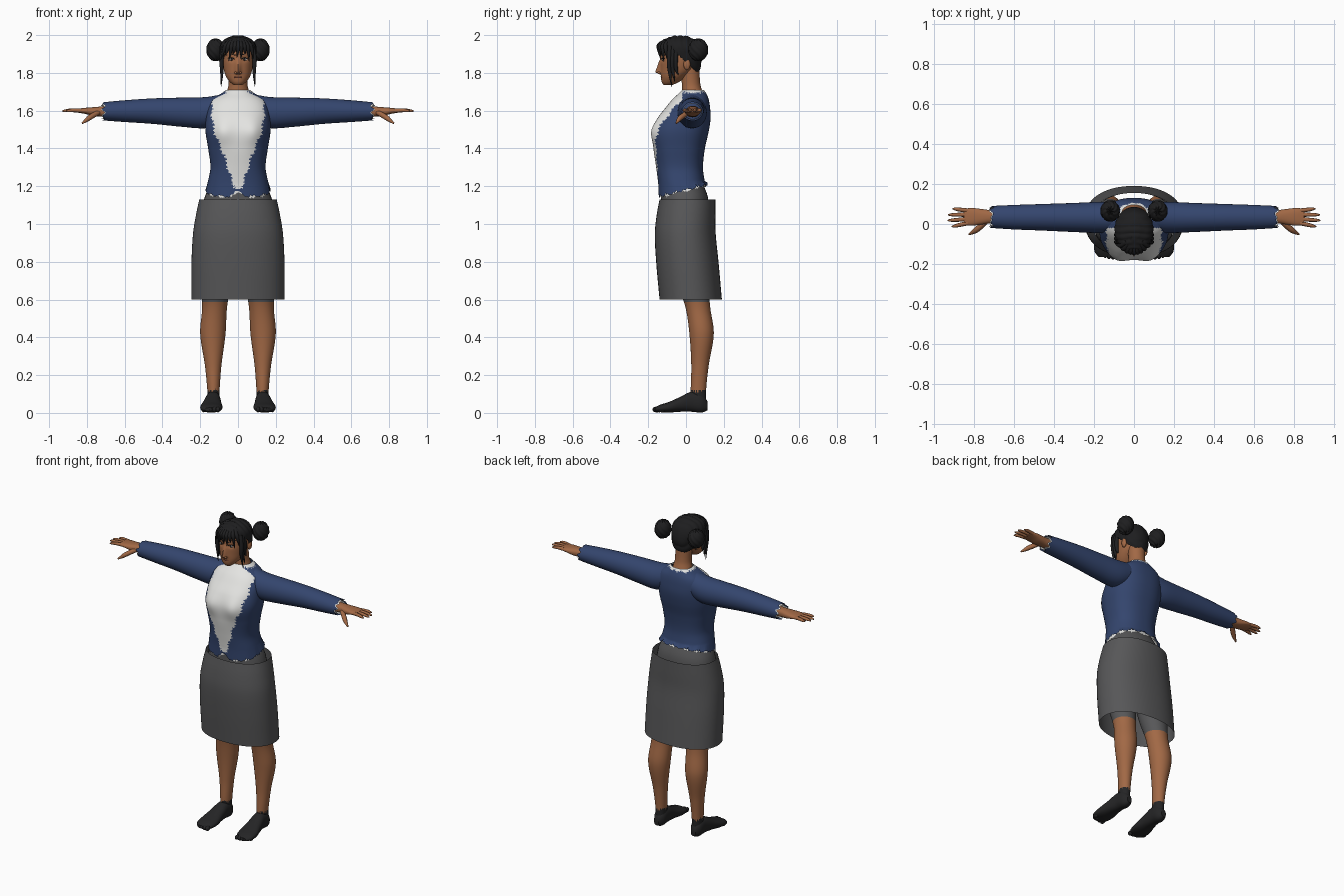
import bpy, bmesh, math
from math import sin, cos, pi, exp
from mathutils import Vector, Matrix
from mathutils.bvhtree import BVHTree

if "Cube" in bpy.data.objects:
    bpy.data.objects.remove(bpy.data.objects["Cube"])
made = []


def material(name, r, g, b):
    m = bpy.data.materials.new(name)
    m.use_nodes = True
    m.diffuse_color = (r, g, b, 1)
    node = m.node_tree.nodes["Principled BSDF"]
    node.inputs["Base Color"].default_value = (r, g, b, 1)
    node.inputs["Roughness"].default_value = 0.8
    return m


SKIN = material("warm skin", 0.36, 0.14, 0.06)
LIP = material("lip", 0.22, 0.07, 0.04)
HAIR = material("black hair", 0.013, 0.013, 0.014)
NAVY = material("navy cloth", 0.034, 0.06, 0.155)
WHITE = material("white cloth", 0.78, 0.78, 0.76)
GREY = material("grey cloth", 0.095, 0.095, 0.098)
SOCK = material("black sock", 0.018, 0.018, 0.019)


def add(name, bm, mats):
    bmesh.ops.recalc_face_normals(bm, faces=bm.faces)
    me = bpy.data.meshes.new(name)
    bm.to_mesh(me)
    bm.free()
    for m in mats:
        me.materials.append(m)
    ob = bpy.data.objects.new(name, me)
    bpy.context.collection.objects.link(ob)
    made.append(ob)
    return ob


def spline(keys, t):
    """Smooth interpolation of key rows, the first column being the position."""
    last = len(keys) - 1
    k = max([j for j in range(last) if keys[j][0] <= t] or [0])
    p0, p1, p2, p3 = (keys[min(max(k + d, 0), last)] for d in (-1, 0, 1, 2))
    h = p2[0] - p1[0]
    s = (t - p1[0]) / h
    out = []
    for a, b, c, d in list(zip(p0, p1, p2, p3))[1:]:
        m1 = (c - a) / (p2[0] - p0[0]) * h
        m2 = (d - b) / (p3[0] - p1[0]) * h
        out.append(b + s * m1 + s * s * (3 * (c - b) - 2 * m1 - m2) + s ** 3 * (2 * (b - c) + m1 + m2))
    return out


def loft(name, keys, mats, axis="z", n=24, seg=32, power=2.0, cap=True, shape=None, rule=None, side=1):
    """Rounded rings along an axis; each key is position, then extents on the other two axes."""
    bm = bmesh.new()
    rings = []
    for i in range(n + 1):
        t = keys[0][0] + (keys[-1][0] - keys[0][0]) * i / n
        a0, a1, b0, b1 = spline(keys, t)
        ring = []
        for j in range(seg):
            u = 2 * pi * j / seg
            c, s = cos(u), sin(u)
            a = (a0 + a1) / 2 + (a1 - a0) / 2 * math.copysign(abs(c) ** (2 / power), c)
            b = (b0 + b1) / 2 + (b1 - b0) / 2 * math.copysign(abs(s) ** (2 / power), s)
            co = Vector({"x": (t, a, b), "y": (a, t, b), "z": (a, b, t)}[axis])
            if shape:
                co = shape(co, u)
            ring.append(bm.verts.new((co.x * side, co.y, co.z)))
        rings.append(ring)
    for r, q in zip(rings, rings[1:]):
        for j in range(seg):
            bm.faces.new((r[j], r[(j + 1) % seg], q[(j + 1) % seg], q[j]))
    if cap:
        bm.faces.new(rings[0])
        bm.faces.new(rings[-1])
    if rule:
        bmesh.ops.triangulate(bm, faces=bm.faces)
        gone = []
        for f in bm.faces:
            k = rule(f.calc_center_median())
            if k is None:
                gone.append(f)
            else:
                f.material_index = k
        bmesh.ops.delete(bm, geom=gone, context="FACES")
    return add(name, bm, mats)


def sym(rows):
    return [(z, -r, r, y0, y1) for z, r, y0, y1 in rows]


def blob(name, centre, radii, mat, shape=None, seg=16):
    bm = bmesh.new()
    bmesh.ops.create_uvsphere(bm, u_segments=seg, v_segments=seg // 2 + 2, radius=1)
    for v in bm.verts:
        k = shape(v.co) if shape else 1
        v.co = Vector(centre) + Vector([c * r * k for c, r in zip(v.co, radii)])
    return add(name, bm, [mat])


def tubes(name, paths, mat):
    """Tapered tubes; each path is a list of x, y, z, radius."""
    cu = bpy.data.curves.new(name, "CURVE")
    cu.dimensions = "3D"
    cu.bevel_depth, cu.bevel_resolution, cu.use_fill_caps = 1, 2, True
    for path in paths:
        sp = cu.splines.new("NURBS")
        sp.points.add(len(path) - 1)
        for p, (x, y, z, r) in zip(sp.points, path):
            p.co, p.radius = (x, y, z, 1), r
        sp.order_u, sp.use_endpoint_u, sp.resolution_u = 3, True, 5
    tmp = bpy.data.objects.new(name + "_path", cu)
    bpy.context.collection.objects.link(tmp)
    bpy.context.view_layer.update()
    me = bpy.data.meshes.new_from_object(tmp.evaluated_get(bpy.context.evaluated_depsgraph_get()))
    bpy.data.objects.remove(tmp)
    bm = bmesh.new()
    bm.from_mesh(me)
    add(name, bm, [mat])


def zig(u):
    return abs((u * 3.3) % 2 - 1) - 0.5 + 0.4 * sin(u * 2.3)


# Skirt, hips
loft("skirt", sym([(0.6, 0.247, -0.14, 0.19), (0.8, 0.246, -0.158, 0.172), (0.95, 0.238, -0.165, 0.157),
                   (1.05, 0.222, -0.155, 0.156), (1.13, 0.205, -0.14, 0.155)]), [GREY], seg=64, power=2.2, cap=False)
loft("hips", sym([(0.85, 0.19, -0.12, 0.11), (1.0, 0.2, -0.135, 0.12), (1.13, 0.18, -0.132, 0.118),
                  (1.2, 0.152, -0.13, 0.095), (1.26, 0.13, -0.12, 0.06)]), [GREY], power=2.2)


# Jacket over a white top, with ragged edges
def torso_shape(drop, teeth):
    def f(co, u):
        x, y, z = co
        if z < 1.23:
            hem = 1.18 - drop + 0.25 * y + teeth * zig(u * 6) + 0.03 * exp(-(x / 0.03) ** 2) * (y < 0)
            z = hem + (z - 1.15) * (1.23 - hem) / 0.08
        if y < 0:
            y -= 0.016 * exp(-((abs(x) - 0.085) / 0.05) ** 2 - ((z - 1.49) / 0.07) ** 2)
        return Vector((x, y, z))
    return f


OPENING = [(1.17, 0, 0, 0, 0), (1.2, 0.02, 0, 0, 0), (1.3, 0.055, 0, 0, 0), (1.4, 0.088, 0, 0, 0),
           (1.5, 0.128, 0, 0, 0), (1.65, 0.138, 0, 0, 0), (1.72, 0.12, 0, 0, 0)]


def torso_rule(c):
    if c.z > 1.697 + 0.008 * zig(c.x * 60):
        return 1
    wide = spline(OPENING, min(max(c.z, 1.17), 1.72))[0]
    return int(c.z > 1.18 and c.y < -0.02 and abs(c.x) < wide + 0.012 * zig(c.z * 30))


TORSO = [(1.15, 0.172, -0.145, 0.115), (1.22, 0.16, -0.148, 0.1), (1.3, 0.146, -0.158, 0.09), (1.4, 0.158, -0.172, 0.1),
         (1.49, 0.172, -0.177, 0.12), (1.56, 0.17, -0.15, 0.13), (1.62, 0.162, -0.105, 0.127),
         (1.66, 0.138, -0.072, 0.12), (1.69, 0.09, -0.04, 0.108), (1.71, 0.064, -0.02, 0.095)]
loft("jacket_and_top", sym(TORSO), [NAVY, WHITE], n=80, seg=112, power=2.35, cap=False,
     shape=torso_shape(0, 0.012), rule=torso_rule)
loft("top_hem", sym([(z, r - 0.008, a + 0.008, b - 0.008) for z, r, a, b in TORSO[:4]]), [WHITE],
     n=16, seg=112, power=2.35, cap=False, shape=torso_shape(0.006, -0.01))

# Arms, hands, legs and feet, built for each side
SLEEVE = [(0.09, -0.04, 0.105, 1.53, 1.685), (0.17, -0.045, 0.11, 1.507, 1.672), (0.3, -0.04, 0.105, 1.515, 1.669),
          (0.45, -0.033, 0.1, 1.53, 1.665), (0.6, -0.027, 0.095, 1.54, 1.655), (0.71, -0.02, 0.09, 1.548, 1.645)]
CUFF = [(0.64, -0.015, 0.085, 1.553, 1.64), (0.715, -0.012, 0.082, 1.556, 1.637)]
HAND = [(0.64, 0.0, 0.07, 1.565, 1.625), (0.72, 0.003, 0.07, 1.568, 1.622), (0.77, -0.004, 0.076, 1.573, 1.618),
        (0.81, -0.008, 0.08, 1.583, 1.615), (0.85, -0.004, 0.076, 1.59, 1.61)]
LEG = [(0.06, 0.1, 0.16, 0.025, 0.105), (0.13, 0.097, 0.163, 0.025, 0.107), (0.25, 0.088, 0.175, 0.028, 0.12),
       (0.42, 0.066, 0.2, 0.018, 0.147), (0.56, 0.058, 0.19, -0.003, 0.128), (0.7, 0.035, 0.2, -0.05, 0.118),
       (0.92, 0.005, 0.195, -0.1, 0.11)]
FOOT = [(-0.165, 0.11, 0.175, 0.008, 0.028), (-0.14, 0.09, 0.196, 0.004, 0.042), (-0.09, 0.082, 0.199, 0.002, 0.058),
        (-0.03, 0.088, 0.185, 0.006, 0.085), (0.03, 0.092, 0.172, 0.006, 0.112), (0.085, 0.096, 0.166, 0.002, 0.1),
        (0.115, 0.115, 0.148, 0.015, 0.06)]


def cuff_shape(co, u):
    return co + Vector((0.014 * zig(u * 4) * (co.x > 0.69), 0, 0))


def leg_rule(c):
    tooth = 0.01 * zig(c.x * 50 + c.y * 40)
    return 2 if c.z < 0.118 + tooth else int(c.z > 0.592)


for side, label in ((1, "left"), (-1, "right")):
    loft(label + "_sleeve", SLEEVE, [NAVY], "x", seg=48, cap=False, shape=cuff_shape, side=side)
    loft(label + "_cuff", CUFF, [WHITE], "x", n=5, seg=48, cap=False, shape=cuff_shape, side=side)
    loft(label + "_hand", HAND, [SKIN], "x", power=2.4, side=side)
    fingers = [[(0.83, b, 1.6, 0.011), (0.87, (b + e) / 2, 1.603, 0.0105), (tip - 0.01, e, 1.599, 0.008),
                (tip, e, 1.597, 0.003)]
               for b, e, tip in ((0.004, -0.012, 0.91), (0.025, 0.018, 0.93), (0.047, 0.046, 0.928), (0.067, 0.076, 0.905))]
    fingers.append([(0.74, 0.012, 1.59, 0.014), (0.78, -0.025, 1.568, 0.016), (0.805, -0.042, 1.548, 0.011),
                    (0.825, -0.052, 1.533, 0.004)])
    tubes(label + "_fingers", [[(x * side, y, z, r) for x, y, z, r in f] for f in fingers], SKIN)
    loft(label + "_leg", LEG, [SKIN, GREY, SOCK], n=70, seg=40, rule=leg_rule, side=side)
    loft(label + "_foot", FOOT, [SOCK], "y", power=2.3, side=side)
    for i in range(5):
        blob(f"{label}_toe_{i + 1}", (side * (0.106 + 0.019 * i), -0.158 + 0.002 * i * i, 0.018),
             (0.012, 0.02, 0.015), SOCK)

# Neck and head
loft("neck", sym([(1.6, 0.07, -0.04, 0.1), (1.69, 0.061, -0.022, 0.09), (1.74, 0.05, -0.022, 0.076),
                  (1.84, 0.052, -0.03, 0.07)]), [SKIN])


def face_shape(co, u):
    x, y, z = co
    if y < -0.06:
        if 1.79 < z < 1.88:
            y -= 0.026 * min((1.88 - z) / 0.07, (z - 1.79) / 0.012) * exp(-(x / 0.013) ** 2)
        y += 0.007 * exp(-((abs(x) - 0.034) / 0.017) ** 2 - ((z - 1.872) / 0.012) ** 2)
    return Vector((x, y, z))


head = loft("head", sym([(1.735, 0.022, -0.118, -0.075), (1.75, 0.041, -0.128, -0.04), (1.78, 0.063, -0.133, 0.0),
                         (1.82, 0.076, -0.135, 0.045), (1.87, 0.083, -0.135, 0.066), (1.92, 0.08, -0.128, 0.066),
                         (1.96, 0.062, -0.1, 0.045), (1.98, 0.03, -0.06, 0.01)]),
            [SKIN], n=56, seg=72, power=2.1, shape=face_shape)
tree = BVHTree.FromPolygons([v.co for v in head.data.vertices], [tuple(p.vertices) for p in head.data.polygons])


def on_face(x, z, r):
    return (x, tree.ray_cast(Vector((x, -1, z)), Vector((0, 1, 0)))[0].y, z, r)


for s, label in ((1, "left"), (-1, "right")):
    x, y, z, _ = on_face(s * 0.034, 1.87, 0)
    blob(label + "_eye", (x, y, z), (0.013, 0.004, 0.006), WHITE)
    blob(label + "_iris", (x, y - 0.002, z), (0.006, 0.004, 0.006), HAIR)
    tubes(label + "_lash", [[on_face(s * 0.018, 1.873, 0.002), on_face(s * 0.034, 1.883, 0.003),
                             on_face(s * 0.054, 1.874, 0.002)]], HAIR)
    tubes(label + "_brow", [[on_face(s * 0.014, 1.893, 0.003), on_face(s * 0.04, 1.905, 0.003),
                             on_face(s * 0.06, 1.894, 0.001)]], HAIR)
    blob(label + "_ear", (s * 0.08, 0.005, 1.845), (0.012, 0.018, 0.03), SKIN)
    blob(label + "_nostril", (s * 0.011, -0.142, 1.801), (0.008, 0.01, 0.007), SKIN)
for name, z in (("upper_lip", 1.781), ("lower_lip", 1.773)):
    tubes(name, [[on_face(-0.024, 1.777, 0.001), on_face(0, z, 0.006), on_face(0.024, 1.777, 0.001)]], LIP)


# Hair: ridged cap, fringe, side locks and two buns
def hair_shape(co, u):
    mid = Vector((0, -0.03, 1.89))
    ridge = abs(sin(co.y * 95 + co.z * 35 + abs(co.x) * 25))
    return mid + (co - mid) * (0.985 + 0.045 * ridge)


def hair_rule(c):
    line = 1.925 if c.y < -0.07 else 1.925 - (c.y + 0.07) * 1.0 if c.y < 0 else 1.855 - c.y * 0.9
    return 0 if c.z > line else None


loft("hair_cap", sym([(1.79, 0.055, -0.04, 0.06), (1.84, 0.08, -0.09, 0.078), (1.89, 0.093, -0.128, 0.082),
                      (1.94, 0.094, -0.138, 0.074), (1.975, 0.07, -0.118, 0.045), (1.995, 0.025, -0.065, 0.0)]),
     [HAIR], n=48, seg=72, shape=hair_shape, rule=hair_rule)
fringe = []
for i in range(9):
    x = -0.072 + 0.018 * i
    y = -0.14 + 7 * x * x
    tip = 1.885 + 0.018 * sin(i * 2.4) - 3 * x * x
    fringe.append([(x * 0.5, -0.085, 1.975, 0.012), (x * 0.85, y - 0.005, 1.955, 0.014),
                   (x * 1.05, y - 0.004, 1.92, 0.01), (x * 1.2 - 0.006, y + 0.002, tip, 0.001)])
tubes("fringe", fringe, HAIR)
tubes("side_locks", [[(s * 0.075, y, 1.94, 0.013), (s * 0.091, y - 0.006, 1.88, 0.013),
                      (s * 0.083, y - 0.004, 1.81, 0.011), (s * 0.09, y + 0.01, low, 0.001)]
                     for s in (1, -1) for y, low in ((-0.085, 1.725), (-0.068, 1.75), (-0.05, 1.79))], HAIR)


def curl(p):
    return 0.96 + 0.12 * abs(sin(4 * math.atan2(p.y, p.x) + 5 * p.z))


for s, label in ((1, "left"), (-1, "right")):
    blob(label + "_bun", (s * 0.119, 0.065, 1.922), (0.046, 0.05, 0.056), HAIR, curl, 40)

# Smooth shading with sharp creases kept
bpy.ops.object.select_all(action="DESELECT")
for ob in made:
    ob.select_set(True)
bpy.context.view_layer.objects.active = made[0]
bpy.ops.object.shade_smooth_by_angle(angle=math.radians(50))
